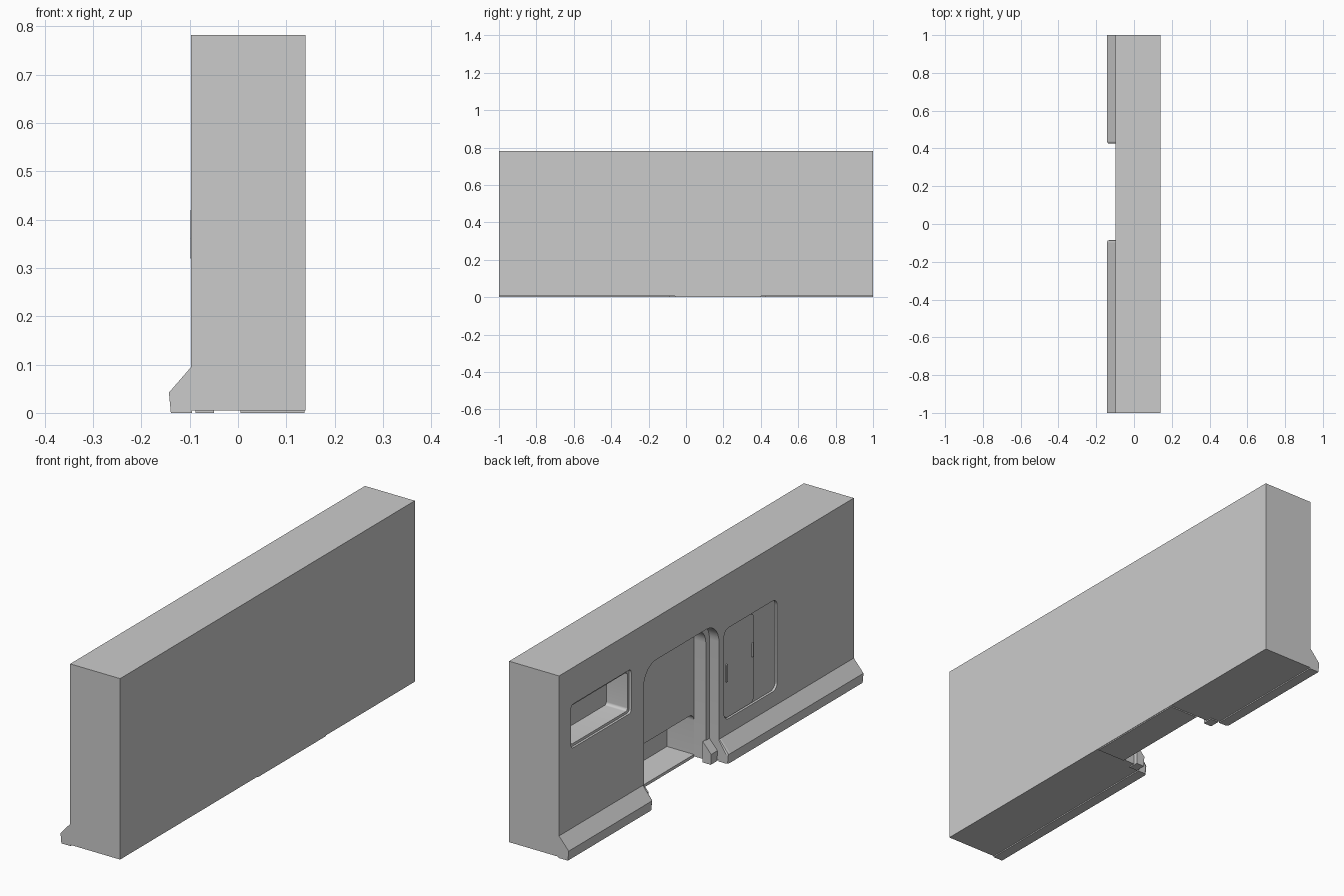
import bpy, bmesh, math

if "Cube" in bpy.data.objects:
    bpy.data.objects.remove(bpy.data.objects["Cube"])

FRONT, BACK = -0.097, 0.14      # wall faces along x


def prism(name, pts, axis, lo, hi):
    """Extrude a 2D profile: axis 'x' takes (y,z) points, axis 'y' takes (x,z) points."""
    bm = bmesh.new()
    put = (lambda p, t: (t, p[0], p[1])) if axis == 'x' else (lambda p, t: (p[0], t, p[1]))
    a = [bm.verts.new(put(p, lo)) for p in pts]
    b = [bm.verts.new(put(p, hi)) for p in pts]
    bm.faces.new(a)
    bm.faces.new(b[::-1])
    n = len(pts)
    for i in range(n):
        bm.faces.new((a[i], b[i], b[(i + 1) % n], a[(i + 1) % n]))
    bmesh.ops.recalc_face_normals(bm, faces=bm.faces)
    me = bpy.data.meshes.new(name)
    bm.to_mesh(me)
    bm.free()
    ob = bpy.data.objects.new(name, me)
    bpy.context.collection.objects.link(ob)
    return ob


def rounded(y0, y1, z0, z1, r_top, r_bot=0.0, n=8):
    """Rounded rectangle in y,z with separate top and bottom radii."""
    pts = []
    for cy, cz, start, r in ((y1, z1, 0, r_top), (y0, z1, 90, r_top),
                             (y0, z0, 180, r_bot), (y1, z0, 270, r_bot)):
        sy = -1 if cy == y1 else 1
        sz = -1 if cz == z1 else 1
        for i in range(n + 1 if r else 1):
            a = math.radians(start + 90 * i / n)
            pts.append((cy + sy * r + r * math.cos(a) if r else cy,
                        cz + sz * r + r * math.sin(a) if r else cz))
    return pts


def activate(ob):
    bpy.ops.object.select_all(action='DESELECT')
    ob.select_set(True)
    bpy.context.view_layer.objects.active = ob


def cut(target, pts, depth0, depth1):
    """Carve a profile out of the front face between two depths."""
    c = prism("cutter", pts, 'x', FRONT + depth0, FRONT + depth1)
    c.hide_render = True
    m = target.modifiers.new("cut", 'BOOLEAN')
    m.operation, m.solver, m.object = 'DIFFERENCE', 'EXACT', c
    activate(target)
    bpy.ops.object.modifier_apply(modifier=m.name)
    bpy.data.objects.remove(c)


# Main wall block
wall = prism("wall", [(-1, 0.005), (1, 0.005), (1, 0.782), (-1, 0.782)], 'x', FRONT, BACK)

# Doorway: stepped arch, then the low opening under the half-raised shutter
cut(wall, rounded(-0.085, 0.425, -0.1, 0.60, 0.085), -0.05, 0.045)
cut(wall, rounded(-0.060, 0.400, -0.1, 0.578, 0.07), -0.05, 0.10)
cut(wall, rounded(-0.058, 0.398, 0.014, 0.19, 0.03), 0.05, 0.228)

# Window: shallow rim, then deep recess
cut(wall, rounded(0.51, 0.918, 0.437, 0.625, 0.015, 0.015), -0.05, 0.01)
cut(wall, rounded(0.522, 0.906, 0.448, 0.614, 0.012, 0.012), -0.05, 0.11)

# Wall cabinet recess
cut(wall, rounded(-0.48, -0.12, 0.16, 0.55, 0.03, 0.03), -0.05, 0.01)
activate(wall)
bpy.ops.object.shade_smooth_by_angle(angle=math.radians(30))

# Cabinet leaves and handles
prism("cabinet_wide_leaf", rounded(-0.331, -0.124, 0.164, 0.546, 0.028, 0.028),
      'x', FRONT + 0.005, FRONT + 0.012)
for i, (y, z0, z1) in enumerate(((-0.318, 0.36, 0.42), (-0.14, 0.32, 0.395))):
    prism(f"cabinet_handle_{i}", rounded(y - 0.005, y + 0.005, z0, z1, 0.003, 0.003, 3),
          'x', FRONT - 0.001, FRONT + 0.008)

# Skirting with sloped top, softened at the doorway ends
skirt = [(FRONT + 0.002, 0.0), (-0.139, 0.0), (-0.143, 0.042), (FRONT, 0.095), (FRONT + 0.002, 0.095)]
for name, y0, y1, door in (("skirting_long", -1, -0.085, -0.085), ("skirting_short", 0.425, 1, 0.425)):
    ob = prism(name, skirt, 'y', y0, y1)
    bm = bmesh.new()
    bm.from_mesh(ob.data)
    corner = [e for e in bm.edges
              if all(abs(v.co.y - door) < 1e-4 and v.co.x < FRONT + 0.001 for v in e.verts)
              and min(v.co.x for v in e.verts) < -0.13]
    bmesh.ops.bevel(bm, geom=corner, offset=0.012, segments=2, profile=0.5, affect='EDGES')
    bm.to_mesh(ob.data)
    bm.free()

# Small plinths on both door jambs, continuing the skirting inside
plinth = [(-0.05, 0.0), (-0.088, 0.0), (-0.09, 0.045), (-0.05, 0.09)]
for name, y0, y1 in (("plinth_near", -0.087, -0.042), ("plinth_far", 0.382, 0.427)):
    prism(name, plinth, 'y', y0, y1)

# Floor sill beneath the opening
prism("door_sill", [(-0.06, 0.0), (0.40, 0.0), (0.40, 0.012), (-0.06, 0.012)], 'x', 0.005, 0.138)
